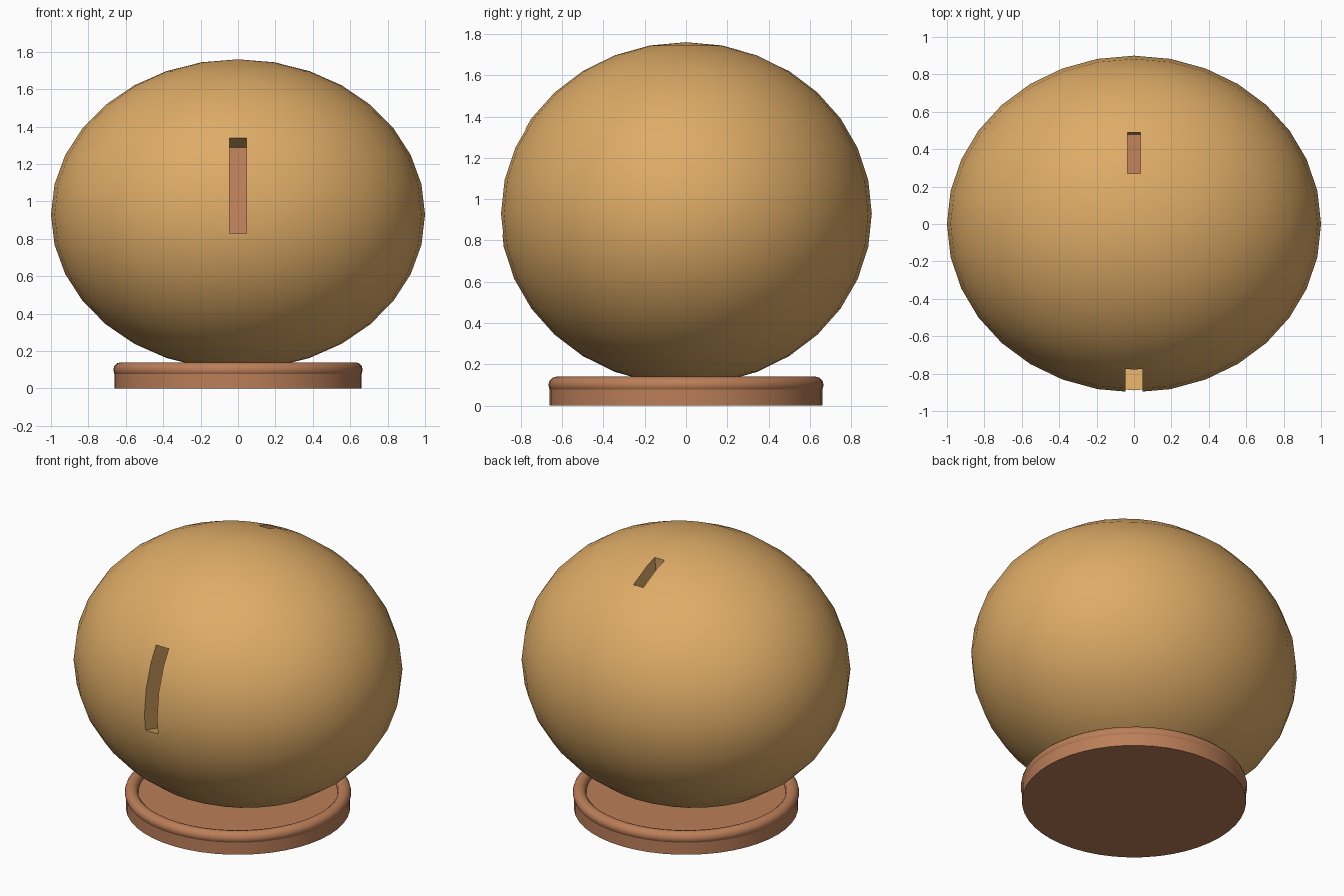
import bpy, math
from mathutils import Vector

if "Cube" in bpy.data.objects:
    bpy.data.objects.remove(bpy.data.objects["Cube"])


def material(name, rgb):
    m = bpy.data.materials.new(name)
    m.diffuse_color = (*rgb, 1)
    m.use_nodes = True
    m.node_tree.nodes["Principled BSDF"].inputs["Base Color"].default_value = m.diffuse_color
    return m


TAN = material("warm tan", (0.73, 0.41, 0.135))
CLAY = material("clay brown", (0.50, 0.21, 0.098))


def finish(name, *mats):
    ob = bpy.context.object
    ob.name = name
    for m in mats:
        ob.data.materials.append(m)
    return ob


def smooth(ob):
    bpy.ops.object.select_all(action='DESELECT')
    ob.select_set(True)
    bpy.context.view_layer.objects.active = ob
    bpy.ops.object.shade_smooth_by_angle(angle=math.radians(35))


# round body
bpy.ops.mesh.primitive_uv_sphere_add(segments=32, ring_count=16, radius=1)
body = finish("round_body", TAN, CLAY)
for v in body.data.vertices:
    v.co = (v.co.x, v.co.y * 0.9, v.co.z * 0.83 + 0.93)


def cut_slot(width, lip_a, lip_b, angle, depth):
    """Cut a tilted pocket; its lips are (y, z) points, its inner end is clay."""
    out = Vector((math.cos(angle), math.sin(angle)))
    side = Vector((-out.y, out.x))
    a, b = Vector(lip_a), Vector(lip_b)
    s0, s1 = sorted((a.dot(side), b.dot(side)))
    w0 = max(a.dot(out), b.dot(out)) - depth
    w1 = w0 + depth + 0.3
    c = out * (w0 + w1) / 2 + side * (s0 + s1) / 2
    bpy.ops.mesh.primitive_cube_add(size=1)
    cutter = finish("slot_cutter", TAN, CLAY)
    cutter.hide_render = True
    for v in cutter.data.vertices:
        v.co = (v.co.x * width, v.co.y * (w1 - w0), v.co.z * (s1 - s0))
    for p in cutter.data.polygons:
        p.material_index = 1 if p.center.y < -0.99 * (w1 - w0) / 2 else 0
    cutter.location = (0, c.x, c.y)
    cutter.rotation_euler = (angle, 0, 0)
    bpy.context.view_layer.update()
    mod = body.modifiers.new("slot", 'BOOLEAN')
    mod.operation = 'DIFFERENCE'
    mod.solver = 'EXACT'
    mod.object = cutter
    bpy.context.view_layer.objects.active = body
    bpy.ops.object.modifier_apply(modifier=mod.name)
    bpy.data.objects.remove(cutter)


# front slot and upper back slot
cut_slot(0.09, (-0.78, 1.34), (-0.893, 0.83), math.radians(165), 0.195)
cut_slot(0.07, (0.27, 1.72), (0.49, 1.627), math.radians(84), 0.19)
smooth(body)

# round base with a rolled rim
bpy.ops.mesh.primitive_cylinder_add(vertices=48, radius=0.66, depth=0.1,
                                    location=(0, 0, 0.05))
smooth(finish("base_disc", CLAY))
bpy.ops.mesh.primitive_torus_add(major_segments=48, minor_segments=12,
                                 major_radius=0.627, minor_radius=0.04,
                                 location=(0, 0, 0.1))
smooth(finish("base_rim", CLAY))
